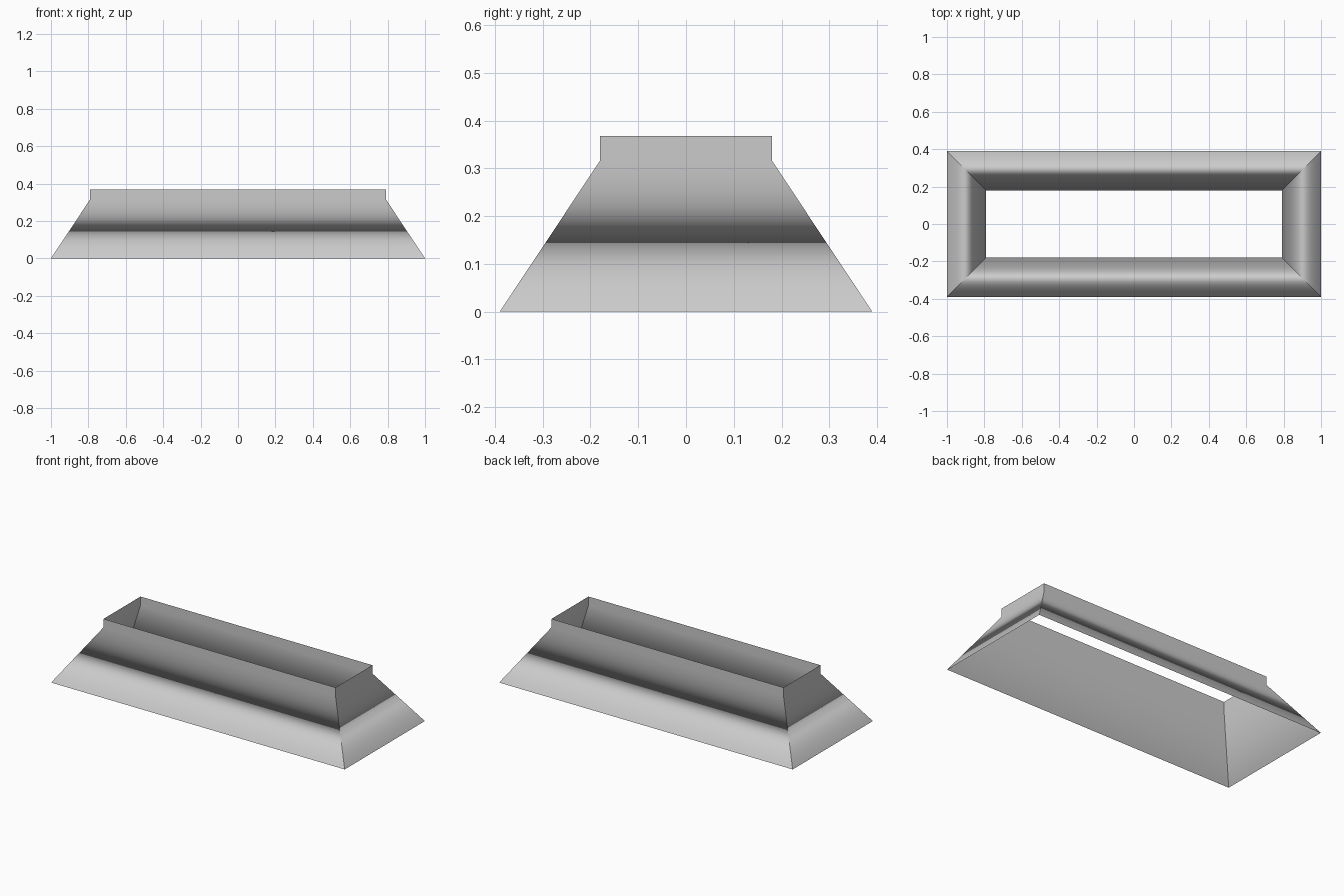
import bpy
import bmesh

cube = bpy.data.objects.get("Cube")
if cube:
    bpy.data.objects.remove(cube, do_unlink=True)

# Plain grey for the whole shell
grey = bpy.data.materials.new("light_grey")
grey.use_nodes = True
colour = (0.6, 0.6, 0.6, 1)
grey.diffuse_color = colour
grey.node_tree.nodes["Principled BSDF"].inputs["Base Color"].default_value = colour

HALF_X, HALF_Y = 1.0, 0.39
COLLAR_INSET, BEND_Z, TOP_Z = 0.21, 0.316, 0.368
LINING_GAP = 0.001
CORNERS = [(-1, -1), (1, -1), (1, 1), (-1, 1)]


def edge(bm, side, inset, z):
    """Two vertices along one side of the mitred rectangle."""
    ends = CORNERS[side], CORNERS[(side + 1) % 4]
    return [bm.verts.new((sx * (HALF_X - inset), sy * (HALF_Y - inset), z))
            for sx, sy in ends]


# Four separate panels keep the mitres crisp, while each panel is smooth
bm = bmesh.new()
for side in range(4):
    base = edge(bm, side, 0, 0)
    lining = edge(bm, side, LINING_GAP, 0)
    bend = edge(bm, side, COLLAR_INSET, BEND_Z)
    top = edge(bm, side, COLLAR_INSET, TOP_Z)
    # Upright collar
    bm.faces.new((bend[0], bend[1], top[1], top[0]))
    # Sloping skirt: inward-facing cover and outward-facing lining
    bm.faces.new((base[1], base[0], bend[0], bend[1]))
    bm.faces.new((lining[0], lining[1], bend[1], bend[0]))
for face in bm.faces:
    face.smooth = True

mesh = bpy.data.meshes.new("sloped_hood_shell")
bm.to_mesh(mesh)
bm.free()
mesh.materials.append(grey)
shell = bpy.data.objects.new("sloped_hood_shell", mesh)
bpy.context.collection.objects.link(shell)
